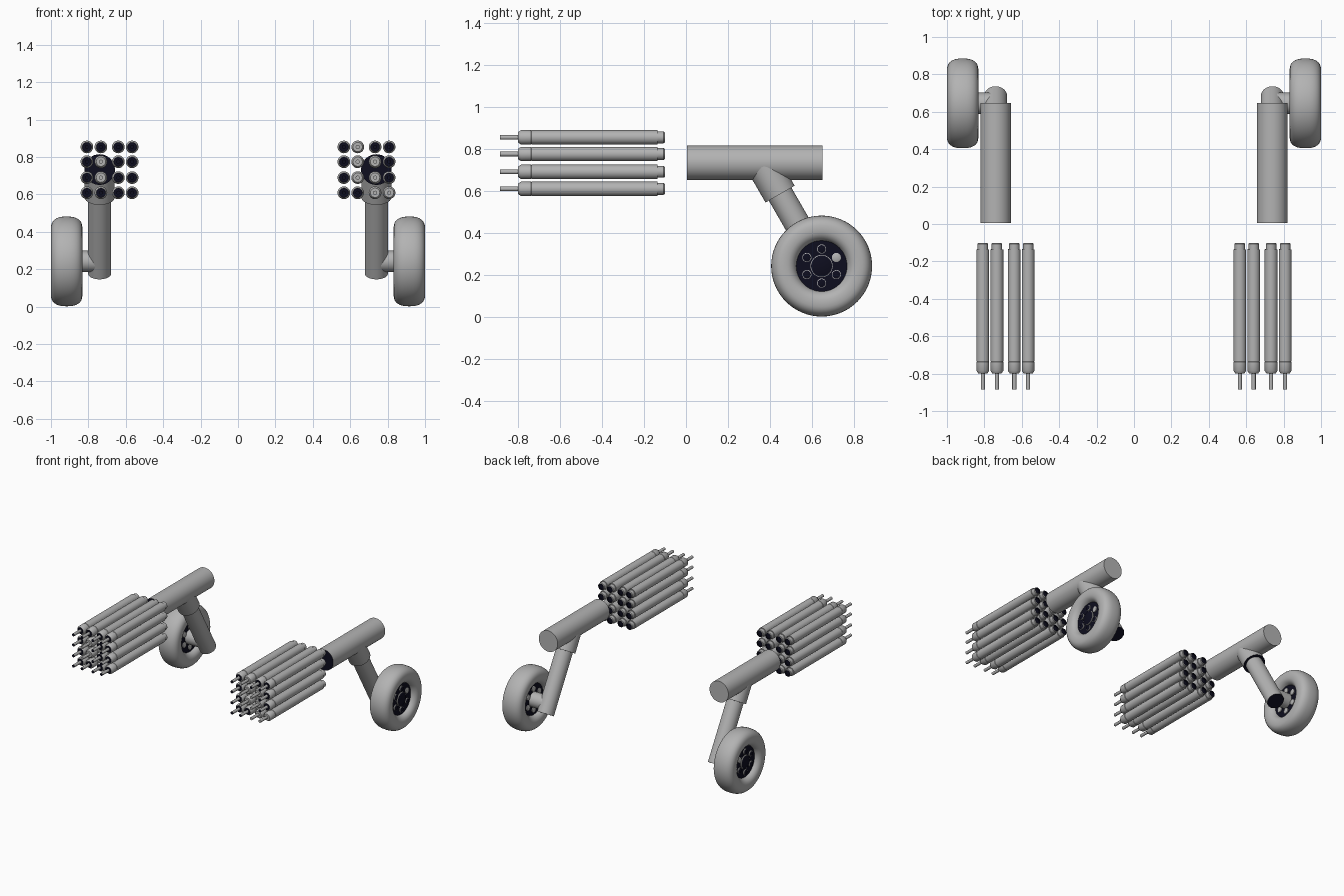
import bpy, bmesh, math
from mathutils import Vector

if "Cube" in bpy.data.objects:
    bpy.data.objects.remove(bpy.data.objects["Cube"])


def material(name, col):
    m = bpy.data.materials.new(name)
    m.diffuse_color = (*col, 1)
    m.use_nodes = True
    m.node_tree.nodes["Principled BSDF"].inputs["Base Color"].default_value = m.diffuse_color
    return m


GREY = material("light_grey", (0.45, 0.45, 0.45))
DARK = material("dark_navy", (0.004, 0.004, 0.013))


def lathe(name, profile, origin, axis, segs=32, dark=()):
    """Spin (radius, distance) points round an axis; 'dark' lists dark profile segments."""
    rot = Vector(axis).normalized().to_track_quat('Z', 'Y')
    bm = bmesh.new()
    rings = []
    for r, t in profile:
        rings.append([bm.verts.new(Vector(origin) + rot @ Vector((
            r * math.cos(2 * math.pi * k / segs), r * math.sin(2 * math.pi * k / segs), t)))
            for k in range(segs)])
    for i in range(len(rings) - 1):
        a, b = rings[i], rings[i + 1]
        for k in range(segs):
            n = (k + 1) % segs
            f = bm.faces.new((a[k], a[n], b[n], b[k]))
            f.material_index = 1 if i in dark else 0
    bmesh.ops.remove_doubles(bm, verts=bm.verts, dist=1e-5)
    bmesh.ops.recalc_face_normals(bm, faces=bm.faces)
    me = bpy.data.meshes.new(name)
    bm.to_mesh(me)
    bm.free()
    me.materials.append(GREY)
    me.materials.append(DARK)
    ob = bpy.data.objects.new(name, me)
    bpy.context.collection.objects.link(ob)
    bpy.ops.object.select_all(action='DESELECT')
    ob.select_set(True)
    bpy.context.view_layer.objects.active = ob
    bpy.ops.object.shade_smooth_by_angle(angle=math.radians(35))
    return ob


def rod(name, r, length, origin, axis, segs=32, dark=()):
    return lathe(name, [(0, 0), (r, 0), (r, length), (0, length)], origin, axis, segs, dark)


# barrel outline: thin tip, bevelled shoulder, grooved body, stepped rear cap
BARREL = [(0, 0), (.011, 0), (.011, .087), (.025, .087), (.034, .1), (.034, .147),
          (.0315, .149), (.034, .151), (.034, .75), (.028, .75), (.028, .779),
          (.024, .784), (.017, .784), (.017, .777), (0, .777)]
COLS = (.808, .733, .64, .566)
ROWS = (.854, .775, .69, .609)
PALE = {(-1, 1, 1), (-1, 1, 2), (1, 2, 0), (1, 2, 1), (1, 2, 2),
        (1, 1, 1), (1, 1, 2), (1, 1, 3), (1, 0, 3)}

# tyre cross-section: rounded superellipse
TYRE = []
for k in range(33):
    a = 2 * math.pi * k / 32
    c, s = math.cos(a), math.sin(a)
    TYRE.append((.1775 + .0625 * math.copysign(abs(c) ** .8, c),
                 .084 * math.copysign(abs(s) ** .8, s)))

WY, WZ = .645, .242            # wheel centre
LX = .74                       # strut line
DOWN = Vector((0, .5, -.866))  # leg direction

for side, tag in ((-1, "left"), (1, "right")):
    # barrel cluster
    for i, x in enumerate(COLS):
        for j, z in enumerate(ROWS):
            dark = {11, 12, 13} if (side, i, j) in PALE else {0, 2, 11, 12, 13}
            lathe(f"{tag}_barrel", BARREL, (side * x, -.885, z), (0, 1, 0), 20, dark)

    # main tube, leg collar and leg
    rod(f"{tag}_main_tube", .082, .643, (side * LX, .005, .733), (0, 1, 0), 40, {0})
    hub = Vector((side * LX, WY, WZ))
    rod(f"{tag}_leg_collar", .08, .17, hub - DOWN * .565, DOWN, 40, {2})
    rod(f"{tag}_leg", .062, .64, hub - DOWN * .565, DOWN, 40, {2})

    # axle, tyre and hub
    out = (side, 0, 0)
    rod(f"{tag}_axle", .057, .16, hub, out)
    wheel = Vector((side * .916, WY, WZ))
    lathe(f"{tag}_tyre", TYRE, wheel, out, 64)
    rod(f"{tag}_hub", .121, .09, wheel - Vector(out) * .045, out, 48, {0, 2})

    # hub caps and wheel bolts on both faces
    for face in (-1, 1):
        n = Vector(out) * face
        base = wheel + n * .044
        lathe(f"{tag}_hub_cap", [(0, 0), (.053, 0), (.053, .008), (.05, .01), (0, .01)],
              base, n, 32, {3})
        for k in range(6):
            a = math.radians(30 + 60 * k)
            p = base + Vector((0, math.cos(a) * .081, math.sin(a) * .081))
            lathe(f"{tag}_wheel_bolt",
                  [(0, 0), (.022, 0), (.022, .008), (.019, .01), (0, .01)],
                  p, n, 16, {3} if k and face > 0 else ())
